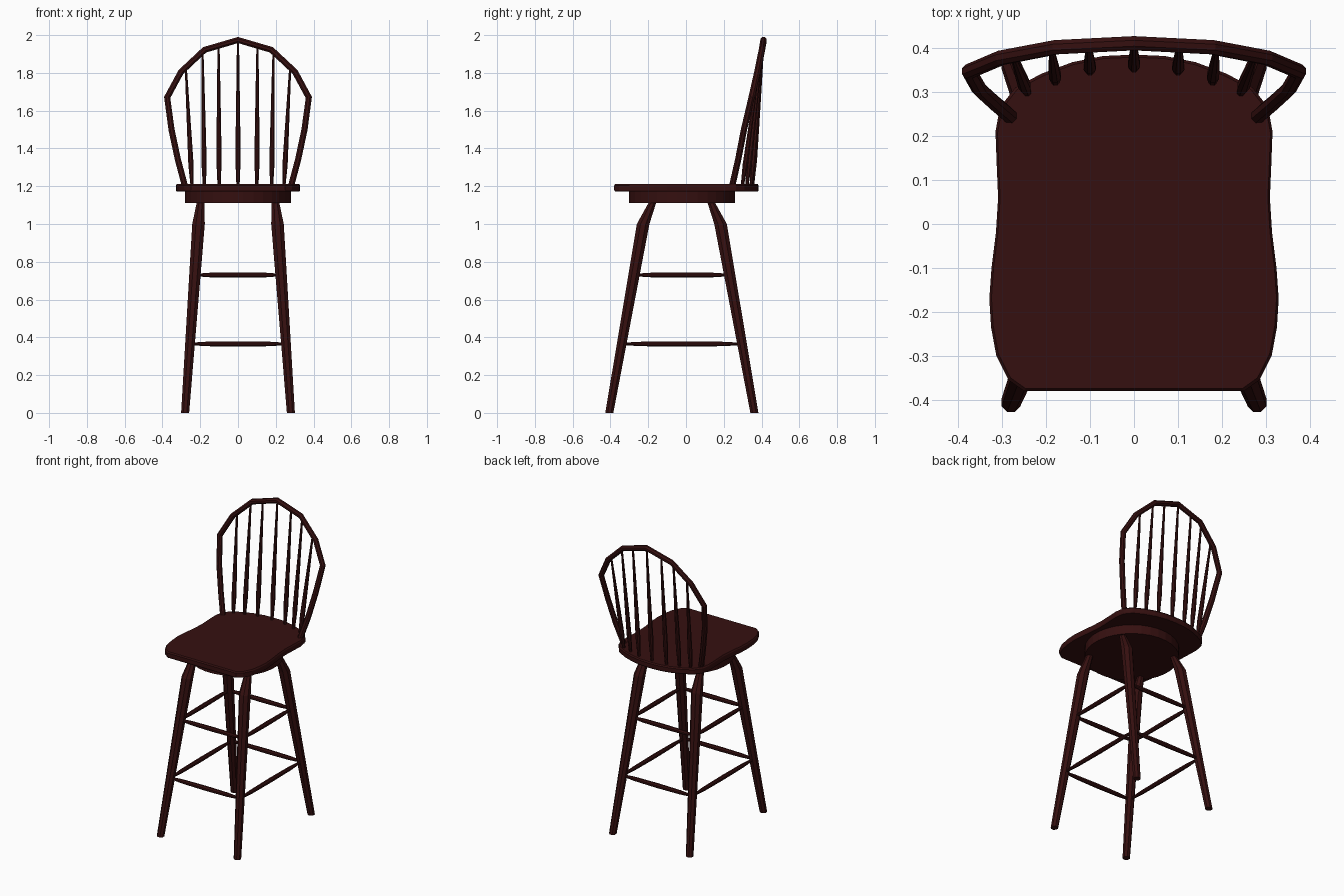
import bpy, bmesh, math
from mathutils import Vector

if "Cube" in bpy.data.objects:
    bpy.data.objects.remove(bpy.data.objects["Cube"])

wood = bpy.data.materials.new("dark_wood")
wood.diffuse_color = (0.036, 0.005, 0.005, 1)
wood.use_nodes = True
wood.node_tree.nodes["Principled BSDF"].inputs["Base Color"].default_value = wood.diffuse_color


def finish(name, bm):
    bmesh.ops.recalc_face_normals(bm, faces=bm.faces)
    me = bpy.data.meshes.new(name)
    bm.to_mesh(me)
    bm.free()
    me.materials.append(wood)
    ob = bpy.data.objects.new(name, me)
    bpy.context.collection.objects.link(ob)
    return ob


def loft(name, rings):
    """Skin a list of vertex rings and cap both ends."""
    bm = bmesh.new()
    rows = [[bm.verts.new(p) for p in ring] for ring in rings]
    n = len(rows[0])
    for a, b in zip(rows, rows[1:]):
        for i in range(n):
            j = (i + 1) % n
            bm.faces.new((a[i], a[j], b[j], b[i]))
    bm.faces.new(rows[0])
    bm.faces.new(rows[-1])
    return finish(name, bm)


def rod(name, pts, radii, sides=8, level=False):
    """Round rod through pts; level keeps the rings horizontal."""
    pts = [Vector(p) for p in pts]
    rings = []
    for i, (p, r) in enumerate(zip(pts, radii)):
        a, b = pts[max(i - 1, 0)], pts[min(i + 1, len(pts) - 1)]
        t = Vector((0, 0, 1))
        if not level:
            t = ((p - a).normalized() + (b - p).normalized()).normalized()
        ref = Vector((0, 1, 0)) if abs(t.y) < 0.95 else Vector((0, 0, 1))
        u = t.cross(ref).normalized()
        v = t.cross(u)
        angles = [2 * math.pi * (k + 0.5) / sides for k in range(sides)]
        rings.append([p + r * (u * math.cos(w) + v * math.sin(w)) for w in angles])
    return loft(name, rings)


# Seat: contoured slab with a slightly eased top edge
half = [(0.25, -0.38), (0.285, -0.355), (0.313, -0.30), (0.325, -0.235), (0.329, -0.17),
        (0.324, -0.10), (0.314, -0.02), (0.309, 0.06), (0.312, 0.13), (0.315, 0.21),
        (0.305, 0.265), (0.27, 0.31), (0.21, 0.342), (0.14, 0.368), (0.07, 0.382)]
outline = half + [(0, 0.385)] + [(-x, y) for x, y in reversed(half)]
loft("seat", [[(x * s, y * s, z) for x, y in outline]
              for z, s in ((1.172, 0.99), (1.18, 1), (1.204, 1), (1.212, 0.985))])

# Round swivel plate below the seat
rod("seat_plate", [(0, -0.02, 1.112), (0, -0.02, 1.176)], [0.282, 0.282], 32, True)

# Splayed legs
CY = -0.022
for sx, side in ((-1, "left"), (1, "right")):
    for sy, end in ((-1, "front"), (1, "back")):
        rod(f"{end}_{side}_leg",
            [(sx * x, CY + sy * y, z) for x, y, z in
             ((0.28, 0.384, 0), (0.209, 0.205, 1.0), (0.199, 0.157, 1.11), (0.196, 0.144, 1.14))],
            [0.023, 0.036, 0.022, 0.022], 8, True)

# Two tiers of turned stretchers
for tier, z, x, y in (("lower", 0.365, 0.254, 0.319), ("upper", 0.73, 0.228, 0.254)):
    steps = (-1, -0.65, 0, 0.65, 1)
    radii = (0.007, 0.013, 0.015, 0.013, 0.007)
    for s, end in ((-1, "front"), (1, "back")):
        rod(f"{tier}_{end}_stretcher", [(x * k, CY + s * y, z) for k in steps], radii)
    for s, side in ((-1, "left"), (1, "right")):
        rod(f"{tier}_{side}_stretcher", [(s * x, CY + y * k, z) for k in steps], radii)

# Bent hoop of the backrest
arc = [(0.278, 0.242, 1.19), (0.318, 0.276, 1.34), (0.352, 0.307, 1.50), (0.375, 0.347, 1.67),
       (0.302, 0.378, 1.805), (0.177, 0.402, 1.922), (0, 0.411, 1.974)]
hoop = arc + [(-x, y, z) for x, y, z in reversed(arc[:-1])]
rod("back_hoop", hoop, [0.0175] * len(hoop))

# Seven tapered spindles between seat and hoop
feet = [(0, 0.352, 0, 0.410, 1.97), (0.10, 0.345, 0.103, 0.406, 1.945),
        (0.178, 0.322, 0.188, 0.400, 1.91), (0.243, 0.298, 0.276, 0.384, 1.825)]
for i, (x0, y0, x1, y1, z1) in enumerate(feet):
    for s in ((1,) if i == 0 else (-1, 1)):
        a, b = Vector((s * x0, y0, 1.20)), Vector((s * x1, y1, z1))
        rod(f"spindle_{i}_{'right' if s > 0 else 'left'}",
            [a.lerp(b, k) for k in (0, 0.18, 0.4, 1)], [0.009, 0.015, 0.013, 0.006])
